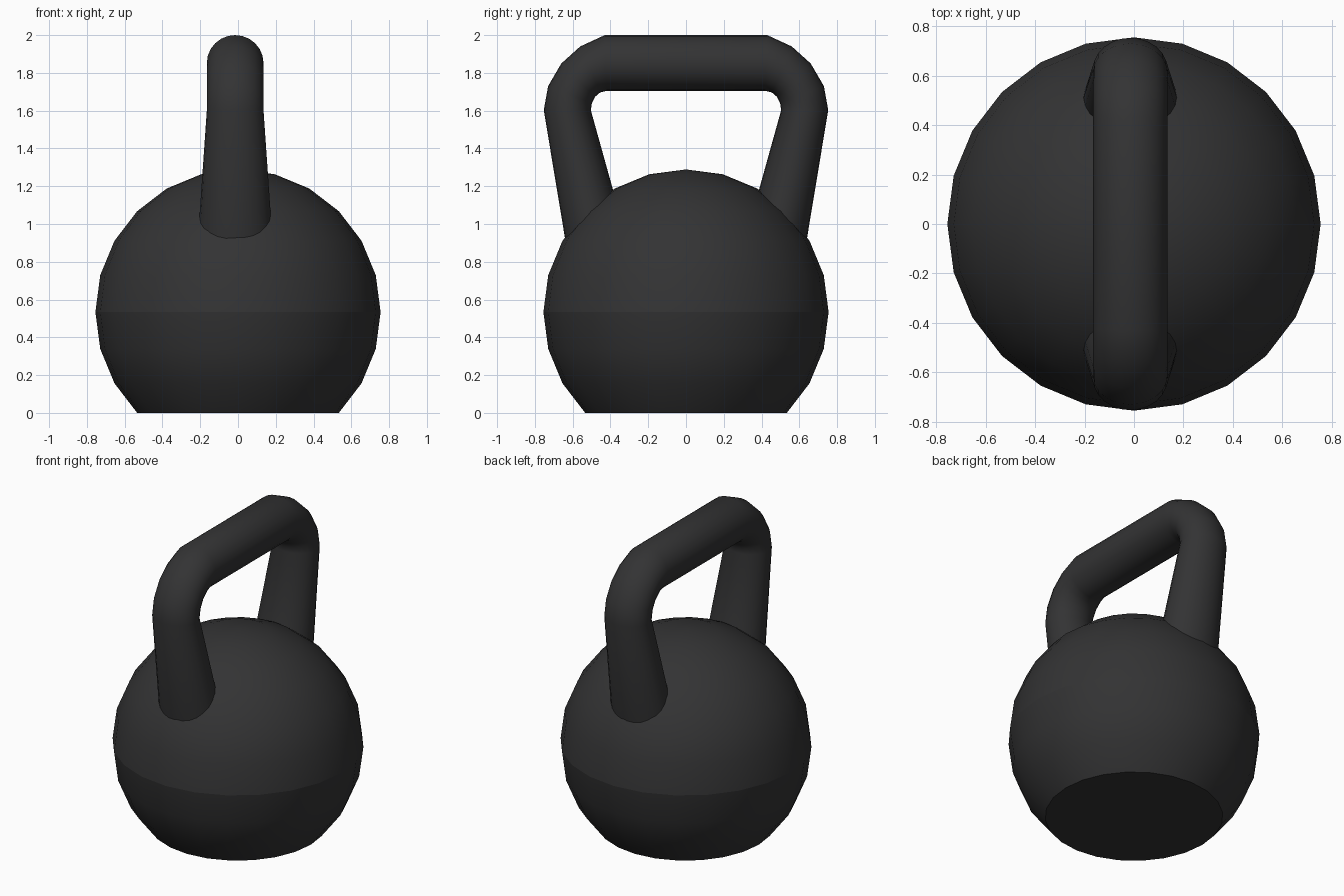
import bpy, bmesh
from math import sin, cos, pi

cube = bpy.data.objects.get("Cube")
if cube:
    bpy.data.objects.remove(cube, do_unlink=True)

# Single cast-iron colour
iron = bpy.data.materials.new("black_iron")
iron.use_nodes = True
colour = (0.033, 0.033, 0.034, 1)
iron.diffuse_color = colour
bsdf = iron.node_tree.nodes["Principled BSDF"]
bsdf.inputs["Base Color"].default_value = colour
bsdf.inputs["Roughness"].default_value = 0.6


def make_object(name, bm):
    bmesh.ops.recalc_face_normals(bm, faces=bm.faces)
    mesh = bpy.data.meshes.new(name)
    bm.to_mesh(mesh)
    bm.free()
    mesh.materials.append(iron)
    obj = bpy.data.objects.new(name, mesh)
    bpy.context.collection.objects.link(obj)
    return obj


# Ball body: sphere with its lowest rings removed and a flat base
RADIUS = 0.755
CENTRE = RADIUS * sin(pi / 4)
bm = bmesh.new()
bmesh.ops.create_uvsphere(bm, u_segments=24, v_segments=12, radius=RADIUS)
for v in bm.verts:
    v.co.z += CENTRE
bmesh.ops.delete(bm, geom=[v for v in bm.verts if v.co.z < -0.01], context='VERTS')
bmesh.ops.holes_fill(bm, edges=[e for e in bm.edges if e.is_boundary], sides=0)
for f in bm.faces:
    f.smooth = f.calc_center_median().z > 0.01
# Crisp edges around the base and the casting seam at the equator
for e in bm.edges:
    heights = [v.co.z for v in e.verts]
    for level in (0, CENTRE):
        if all(abs(h - level) < 0.01 for h in heights):
            e.smooth = False
make_object("ball_body", bm)

# Handle sections: outer y, outer z, inner y, inner z, half width in x
half = [
    (0.62, 0.80, 0.35, 1.05, 0.197),
    (0.753, 1.603, 0.504, 1.603, 0.15),
    (0.73, 1.73, 0.498, 1.64, 0.15),
    (0.66, 1.85, 0.482, 1.673, 0.15),
    (0.56, 1.94, 0.455, 1.696, 0.15),
    (0.43, 2.00, 0.42, 1.705, 0.15),
]
sections = half + [(-a, b, -c, d, w) for a, b, c, d, w in reversed(half)]
SIDES = 24
OFFSET = -0.015

# Handle: elliptical rings bridged along the loop
bm = bmesh.new()
rings = []
for oy, oz, iy, iz, width in sections:
    ring = []
    for i in range(SIDES):
        angle = 2 * pi * i / SIDES
        t = (1 + cos(angle)) / 2
        ring.append(bm.verts.new((OFFSET + width * sin(angle),
                                  iy + (oy - iy) * t, iz + (oz - iz) * t)))
    rings.append(ring)
for a, b in zip(rings, rings[1:]):
    for i in range(SIDES):
        j = (i + 1) % SIDES
        bm.faces.new((a[i], a[j], b[j], b[i])).smooth = True
bm.faces.new(rings[0])
bm.faces.new(rings[-1])
make_object("handle", bm)
